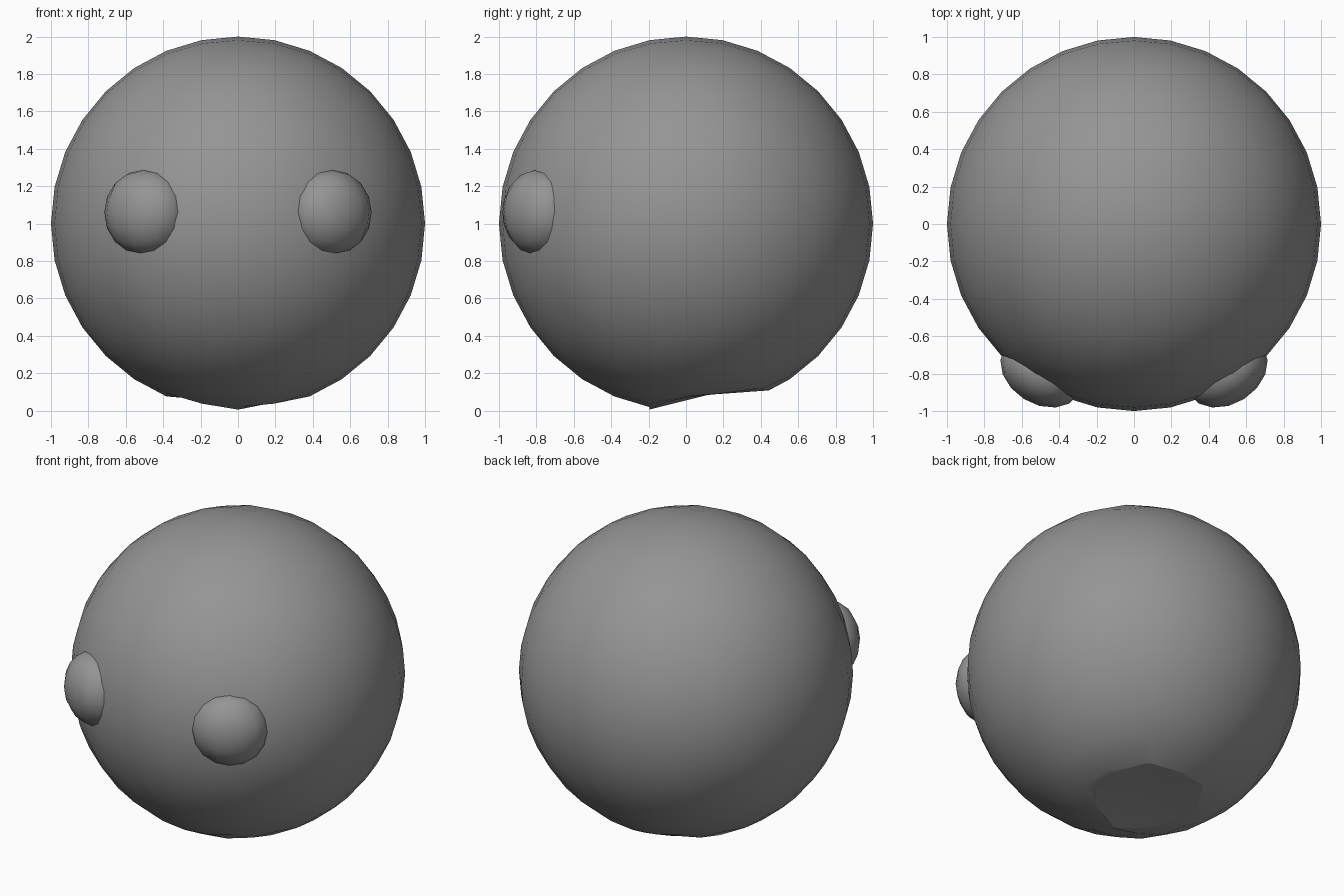
import bpy, bmesh
from math import tan, pi, radians
from mathutils import Vector, Matrix

if "Cube" in bpy.data.objects:
    bpy.data.objects.remove(bpy.data.objects["Cube"])

# dark grey surface shared by all parts
grey = bpy.data.materials.new("dark_grey")
grey.diffuse_color = (0.3, 0.3, 0.3, 1)
grey.use_nodes = True
grey.node_tree.nodes["Principled BSDF"].inputs["Base Color"].default_value = grey.diffuse_color


def quad_sphere(cuts):
    """Unit sphere made from an evenly subdivided cube."""
    bm = bmesh.new()
    bmesh.ops.create_cube(bm, size=2)
    bmesh.ops.subdivide_edges(bm, edges=bm.edges[:], cuts=cuts, use_grid_fill=True)
    for v in bm.verts:
        v.co = Vector([tan(c * pi / 4) for c in v.co]).normalized()
    return bm


def finish(bm, name):
    bmesh.ops.recalc_face_normals(bm, faces=bm.faces[:])
    for f in bm.faces:
        f.smooth = True
    mesh = bpy.data.meshes.new(name)
    bm.to_mesh(mesh)
    bm.free()
    mesh.materials.append(grey)
    obj = bpy.data.objects.new(name, mesh)
    bpy.context.collection.objects.link(obj)
    return obj


# head: ball with a slanted cut underneath
bm = quad_sphere(7)
bmesh.ops.translate(bm, verts=bm.verts[:], vec=(0, 0, 1))
front, back = Vector((0, -0.2, 0.015)), Vector((0, 0.42, 0.105))
slope = back - front
normal = Vector((0, slope.z, -slope.y)).normalized()
bmesh.ops.bisect_plane(bm, geom=bm.verts[:] + bm.edges[:] + bm.faces[:],
                       plane_co=front, plane_no=normal, clear_outer=True)
# neck opening: crisp rim, raised at the sides and lowered in front
rim = [e for e in bm.edges if e.is_boundary]
for v in {v for e in rim for v in e.verts}:
    v.co.x *= 1.08
    v.co.z += 0.025 * min(1, abs(v.co.x) / 0.3)
    if v.co.y < -0.12:
        v.co.y -= 0.015
        v.co.z -= 0.012
for e in rim:
    e.smooth = False
cap = bmesh.ops.holes_fill(bm, edges=rim, sides=0)["faces"]
for v in bmesh.ops.poke(bm, faces=cap)["verts"]:
    v.co = (0, 0.12, 0.085)
finish(bm, "head")

# eyes: slightly flattened balls set into the front
for side, name in ((-1, "eye_left"), (1, "eye_right")):
    bm = quad_sphere(3)
    bmesh.ops.scale(bm, verts=bm.verts[:], vec=(0.235, 0.175, 0.232))
    turn = Matrix.Rotation(side * 0.56, 4, 'Z')
    place = Matrix.Translation((side * 0.495, -0.788, 1.06))
    bmesh.ops.transform(bm, matrix=place @ turn, verts=bm.verts[:])
    finish(bm, name)
